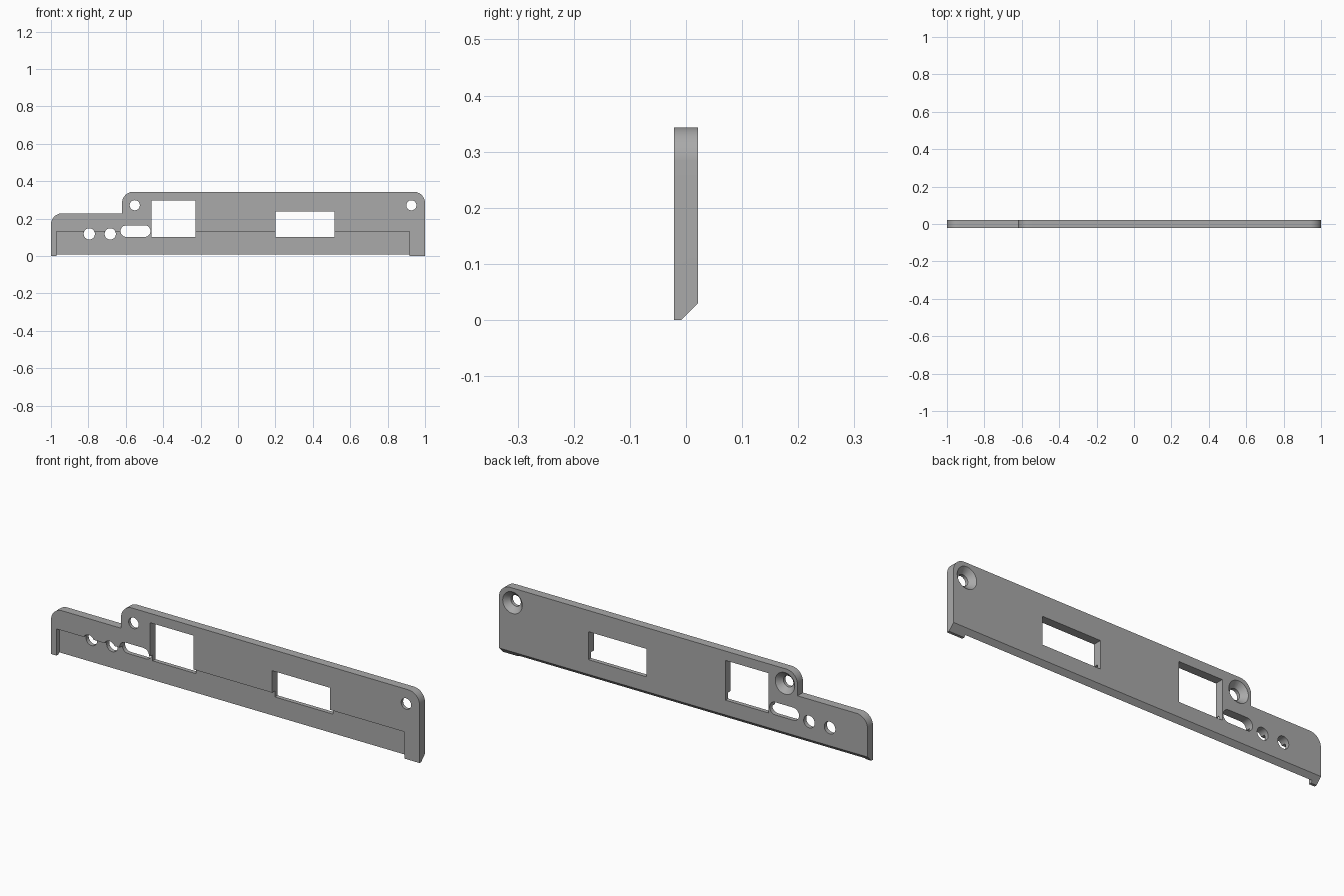
import bpy, bmesh, math
from mathutils import Matrix, Vector

if "Cube" in bpy.data.objects:
    bpy.data.objects.remove(bpy.data.objects["Cube"], do_unlink=True)

HALF = 0.021            # half the plate thickness
TOP, STEP_X, STEP_Z = 0.343, -0.62, 0.228
CORNER = 0.06


def finish(name, bm):
    bmesh.ops.recalc_face_normals(bm, faces=bm.faces)
    mesh = bpy.data.meshes.new(name)
    bm.to_mesh(mesh)
    bm.free()
    obj = bpy.data.objects.new(name, mesh)
    bpy.context.collection.objects.link(obj)
    return obj


def prism(name, points, direction):
    """Extrude a closed outline along a direction."""
    bm = bmesh.new()
    face = bm.faces.new([bm.verts.new(p) for p in points])
    new = bmesh.ops.extrude_face_region(bm, geom=[face])["geom"]
    bmesh.ops.translate(bm, vec=Vector(direction),
                        verts=[v for v in new if isinstance(v, bmesh.types.BMVert)])
    return finish(name, bm)


def arc(cx, cz, r, start, end, y, steps=12):
    angles = [math.radians(start + (end - start) * i / steps) for i in range(steps + 1)]
    return [(cx + r * math.cos(a), y, cz + r * math.sin(a)) for a in angles]


def box(name, x0, x1, z0, z1, y0=-0.1, y1=0.1):
    return prism(name, [(x0, y0, z0), (x1, y0, z0), (x1, y0, z1), (x0, y0, z1)],
                 (0, y1 - y0, 0))


def cone(name, x, z, y0, r0, y1, r1):
    """Round cutter along y, radius r0 at y0 and r1 at y1."""
    bm = bmesh.new()
    place = Matrix.Translation((x, (y0 + y1) / 2, z)) @ Matrix.Rotation(-math.pi / 2, 4, "X")
    bmesh.ops.create_cone(bm, cap_ends=True, segments=48, radius1=r0, radius2=r1,
                          depth=y1 - y0, matrix=place)
    return finish(name, bm)


# Stepped plate with three rounded upper corners
outline = [(-1, -HALF, 0), (1, -HALF, 0)]
outline += arc(1 - CORNER, TOP - CORNER, CORNER, 0, 90, -HALF)
outline += arc(STEP_X + CORNER, TOP - CORNER, CORNER, 90, 180, -HALF)
outline += [(STEP_X, -HALF, STEP_Z)]
outline += arc(-1 + CORNER, STEP_Z - CORNER, CORNER, 90, 180, -HALF)
plate = prism("port_plate", outline, (0, 2 * HALF, 0))

# Front recess and bevelled lower back edge
cutters = [box("recess_cutter", -0.97, 0.917, -0.1, 0.131, -0.1, 0.0),
           prism("bevel_cutter", [(-1.1, -0.028, -0.02), (-1.1, 0.061, -0.02),
                                  (-1.1, 0.061, 0.07)], (2.2, 0, 0))]

# Rectangular port openings
cutters += [box("square_port_cutter", -0.463, -0.228, 0.102, 0.297),
            box("wide_port_cutter", 0.2, 0.515, 0.102, 0.239)]

# Rounded slot
slot = arc(-0.499, 0.133, 0.031, -90, 90, -0.1) + arc(-0.597, 0.133, 0.031, 90, 270, -0.1)
cutters.append(prism("slot_cutter", slot, (0, 0.2, 0)))

# Round openings
for x in (-0.795, -0.683):
    cutters.append(cone("round_port_cutter", x, 0.118, -0.1, 0.03, 0.1, 0.03))

# Screw holes, countersunk from the back
for x in (-0.552, 0.927):
    cutters.append(cone("screw_hole_cutter", x, 0.271, -0.1, 0.027, 0.1, 0.027))
    cutters.append(cone("countersink_cutter", x, 0.271, -0.012, 0.02, 0.031, 0.063))

for cutter in cutters:
    cutter.hide_render = True
    mod = plate.modifiers.new(cutter.name, "BOOLEAN")
    mod.operation, mod.solver, mod.object = "DIFFERENCE", "EXACT", cutter

# Bake the cuts and drop the cutters
bpy.context.view_layer.update()
baked = bpy.data.meshes.new_from_object(plate.evaluated_get(bpy.context.evaluated_depsgraph_get()))
plate.modifiers.clear()
plate.data = baked
for cutter in cutters:
    bpy.data.objects.remove(cutter, do_unlink=True)

# Plain grey material
grey = bpy.data.materials.new("plain_grey")
grey.use_nodes = True
color = (0.4, 0.4, 0.4, 1)
grey.diffuse_color = color
grey.node_tree.nodes["Principled BSDF"].inputs["Base Color"].default_value = color
baked.materials.clear()
baked.materials.append(grey)

bpy.ops.object.select_all(action="DESELECT")
plate.select_set(True)
bpy.context.view_layer.objects.active = plate
bpy.ops.object.shade_smooth_by_angle(angle=math.radians(30))
